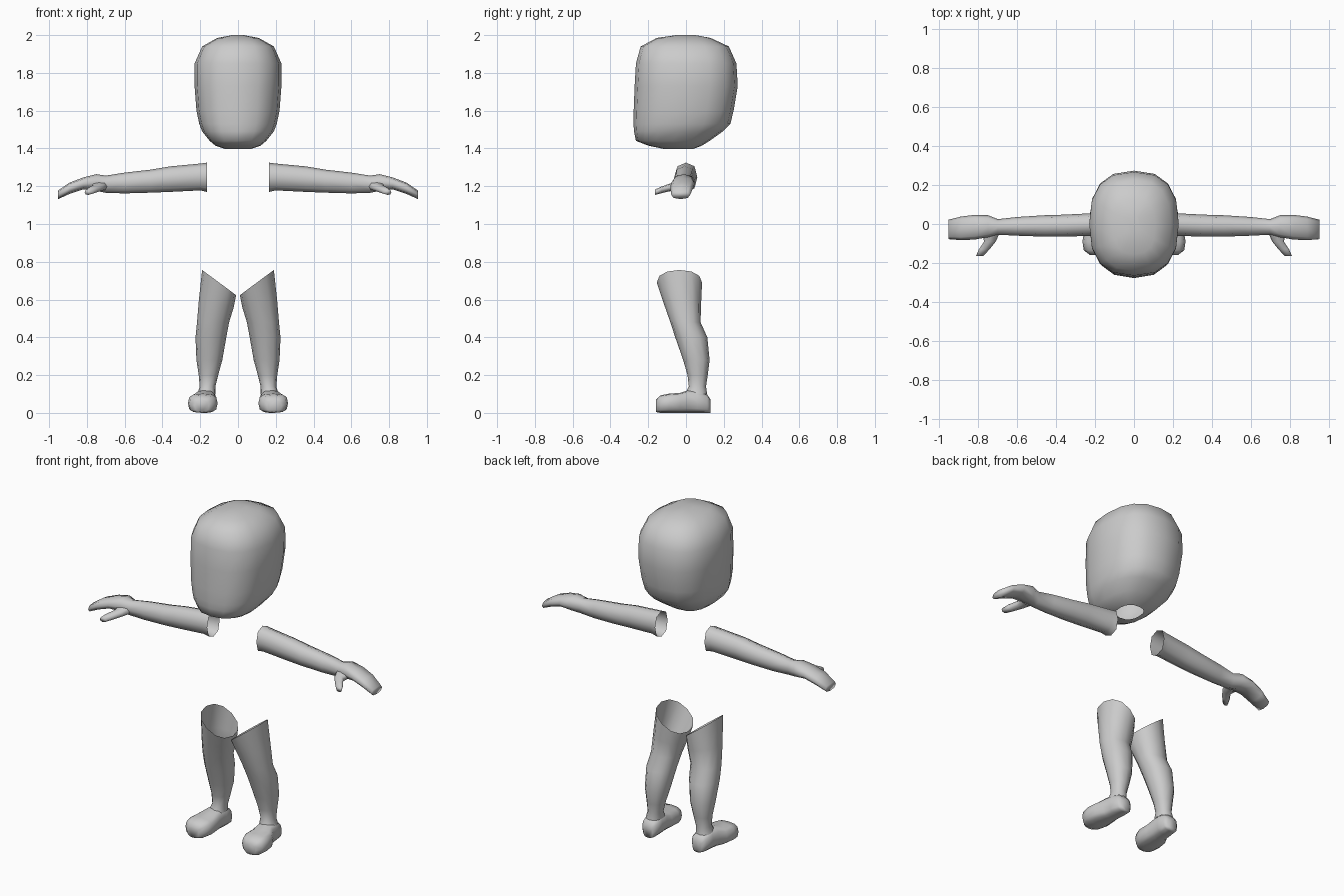
import bpy, bmesh, math


def loft(name, axis, rings, n, power=2.0, cap_start=True, cap_end=True, mirror=True):
    """Skin rings (pos, a0, a1, b0, b1[, tilt]) stacked along an axis.
    a/b are the two other axes in x, y, z order; tilt slopes the ring along a."""
    bm = bmesh.new()
    loops = []
    for r in rings:
        pos, a0, a1, b0, b1 = r[:5]
        tilt = r[5] if len(r) > 5 else 0.0
        loop = []
        for i in range(n):
            t = 2 * math.pi * i / n
            c, s = math.cos(t), math.sin(t)
            u = math.copysign(abs(c) ** (2 / power), c) * (a1 - a0) / 2
            v = math.copysign(abs(s) ** (2 / power), s) * (b1 - b0) / 2
            co = [(a0 + a1) / 2 + u, (b0 + b1) / 2 + v]
            co.insert(axis, pos + tilt * u)
            loop.append(bm.verts.new(co))
        loops.append(loop)
    for p, q in zip(loops, loops[1:]):
        for i in range(n):
            j = (i + 1) % n
            bm.faces.new((p[i], p[j], q[j], q[i]))
    if cap_start:
        bm.faces.new(loops[0])
    if cap_end:
        bm.faces.new(loops[-1])
    bmesh.ops.recalc_face_normals(bm, faces=bm.faces)
    me = bpy.data.meshes.new(name)
    bm.to_mesh(me)
    bm.free()
    ob = bpy.data.objects.new(name, me)
    bpy.context.collection.objects.link(ob)
    for poly in me.polygons:
        poly.use_smooth = True
    if mirror:
        m = ob.modifiers.new("Mirror", 'MIRROR')
        m.use_mirror_merge = False
    return ob


X, Y, Z = 0, 1, 2

# Head, open at the neck
loft("head", Z, [
    (1.398, -.07, .07, -.12, .04),
    (1.415, -.12, .12, -.20, .085),
    (1.44, -.15, .15, -.265, .125),
    (1.49, -.19, .19, -.275, .195),
    (1.53, -.205, .205, -.278, .235),
    (1.60, -.22, .22, -.277, .252),
    (1.73, -.23, .23, -.272, .274),
    (1.85, -.23, .23, -.265, .267),
    (1.94, -.19, .19, -.24, .227),
    (1.985, -.11, .11, -.155, .13),
    (2.0, -.03, .03, -.05, .05),
], 16, 2.5, cap_start=False, mirror=False)

# Arms with mitten hands, open at the shoulder
loft("arm", X, [
    (.165, -.06, .06, 1.17, 1.325),
    (.20, -.06, .056, 1.178, 1.32),
    (.36, -.065, .048, 1.17, 1.305),
    (.46, -.065, .045, 1.166, 1.288),
    (.60, -.06, .036, 1.162, 1.272),
    (.70, -.055, .025, 1.165, 1.256),
    (.75, -.068, .045, 1.175, 1.264),
    (.82, -.08, .047, 1.183, 1.246),
    (.89, -.083, .038, 1.16, 1.22),
    (.952, -.078, .022, 1.132, 1.178),
], 8, 2.4, cap_start=False)

# Thumbs
loft("thumb", Y, [
    (-.045, .69, .78, 1.175, 1.225),
    (-.09, .71, .77, 1.173, 1.212),
    (-.13, .742, .797, 1.163, 1.198),
    (-.165, .775, .812, 1.154, 1.182),
], 8, 2.4, cap_start=False)

# Legs, with slanted open tops at the hip
loft("leg", Z, [
    (.69, .01, .19, -.155, .085, .74),
    (.58, .022, .207, -.118, .08, .2),
    (.48, .047, .217, -.083, .077),
    (.40, .062, .225, -.057, .113),
    (.28, .083, .22, -.015, .125),
    (.20, .105, .208, .008, .115),
    (.14, .12, .203, .015, .106),
    (.10, .12, .215, -.005, .112),
], 12, 2.2, cap_start=False, cap_end=False)

# Rounded feet, wider at the toes
loft("foot", Y, [
    (.13, .135, .195, .0, .07),
    (.112, .118, .215, .0, .098),
    (.06, .115, .225, .0, .118),
    (.01, .118, .232, .0, .12),
    (-.03, .112, .255, .0, .106),
    (-.09, .108, .265, .0, .102),
    (-.135, .122, .258, .0, .093),
    (-.158, .155, .228, .004, .07),
], 12, 3.0)
